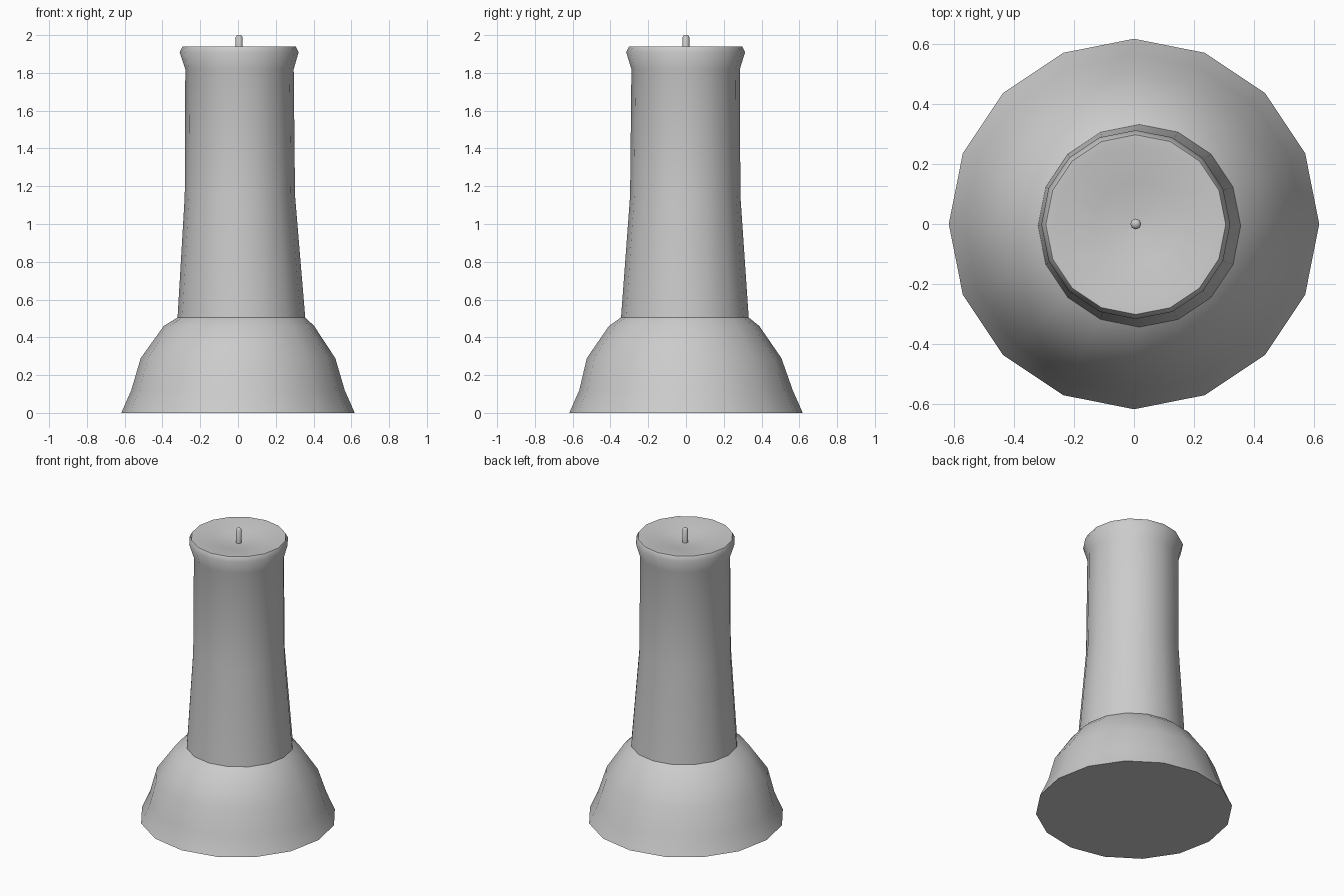
import bpy, bmesh, math

if "Cube" in bpy.data.objects:
    bpy.data.objects.remove(bpy.data.objects["Cube"])

SIDES = 16


def lathe(name, rings, sides=SIDES, cap_bottom=False, cap_top=False, angle=60):
    """Skin rings of (centre x, centre y, radius, z) into a smooth turned part."""
    bm = bmesh.new()
    loops = []
    for cx, cy, r, z in rings:
        loops.append([bm.verts.new((cx + r * math.cos(2 * math.pi * i / sides),
                                    cy + r * math.sin(2 * math.pi * i / sides), z))
                      for i in range(sides)])
    for a, b in zip(loops, loops[1:]):
        for i in range(sides):
            j = (i + 1) % sides
            bm.faces.new((a[i], a[j], b[j], b[i]))
    if cap_bottom:
        bm.faces.new(loops[0][::-1])
    if cap_top:
        bm.faces.new(loops[-1])
    mesh = bpy.data.meshes.new(name)
    bm.to_mesh(mesh)
    bm.free()
    obj = bpy.data.objects.new(name, mesh)
    bpy.context.collection.objects.link(obj)
    bpy.ops.object.select_all(action='DESELECT')
    obj.select_set(True)
    bpy.context.view_layer.objects.active = obj
    bpy.ops.object.shade_smooth_by_angle(angle=math.radians(angle))
    return obj


# Flared, slightly uneven melted base
lathe("base", [
    (0.0, 0.0, 0.618, 0.0),
    (0.0, 0.0, 0.565, 0.12),
    (0.0, -0.01, 0.515, 0.29),
    (0.005, -0.01, 0.398, 0.46),
    (0.018, -0.006, 0.338, 0.505),
], cap_bottom=True)

# Leaning shaft with rolled lip and shallow dished top
lathe("shaft", [
    (0.018, -0.006, 0.338, 0.505),
    (0.010, -0.004, 0.292, 1.15),
    (0.008, -0.002, 0.287, 1.82),
    (0.006, -0.002, 0.315, 1.91),
    (0.006, -0.002, 0.300, 1.94),
    (0.006, -0.001, 0.265, 1.938),
    (0.006, 0.0, 0.140, 1.915),
    (0.006, 0.0, 0.030, 1.90),
], cap_top=True)

# Wick
lathe("wick", [
    (0.006, 0.0, 0.018, 1.89),
    (0.006, 0.0, 0.018, 1.99),
    (0.006, 0.0, 0.010, 2.0),
], sides=8, cap_bottom=True, cap_top=True)
